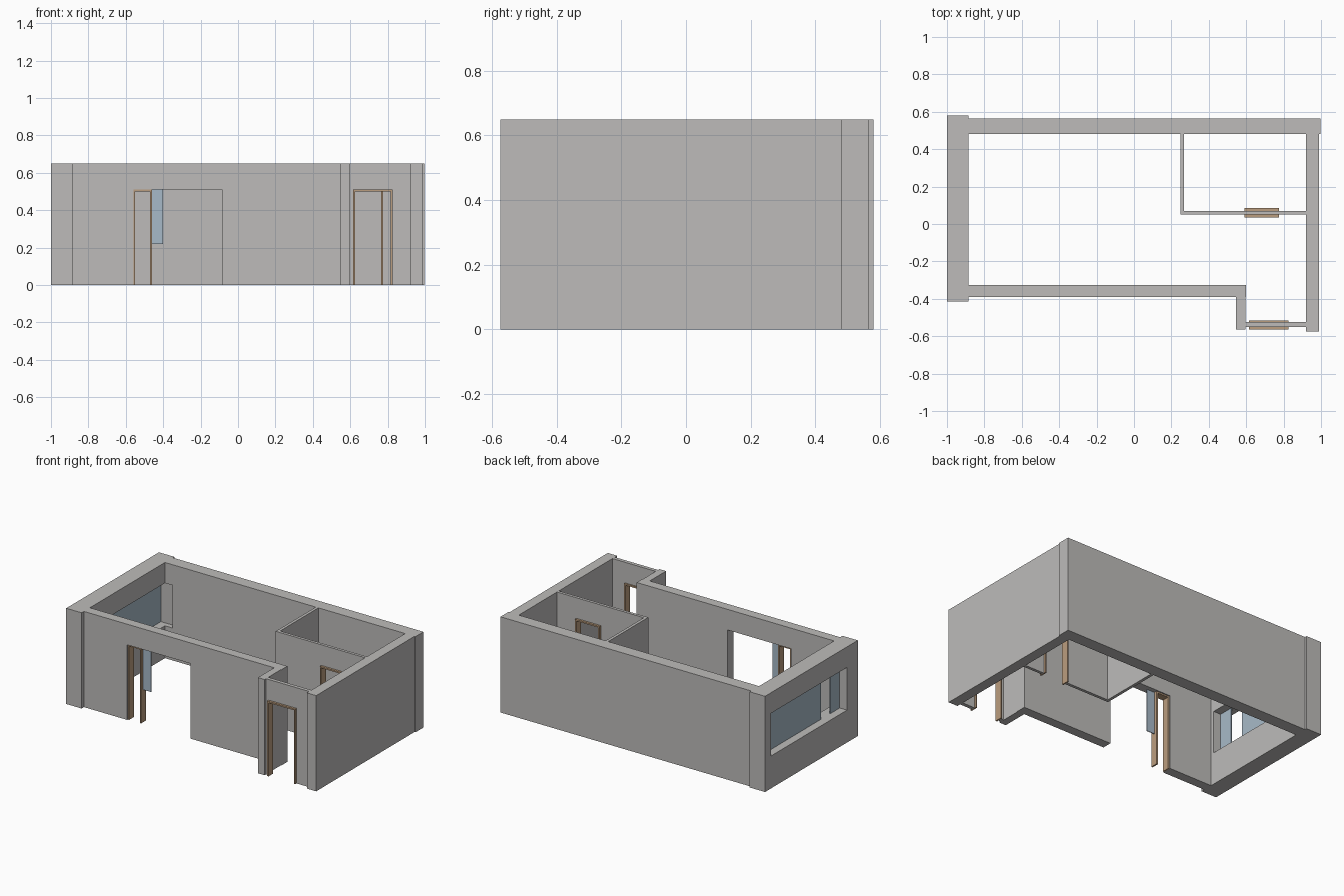
import bpy

H = 0.65          # wall height
HEAD = 0.51       # top of every opening
SILL = 0.22       # bottom of the glazing

if "Cube" in bpy.data.objects:
    bpy.data.objects.remove(bpy.data.objects["Cube"], do_unlink=True)


def material(name, rgb):
    m = bpy.data.materials.new(name)
    m.use_nodes = True
    m.diffuse_color = (*rgb, 1)
    m.node_tree.nodes["Principled BSDF"].inputs["Base Color"].default_value = (*rgb, 1)
    return m


PLASTER = material("warm grey plaster", (0.51, 0.50, 0.49))
WOOD = material("door frame wood", (0.50, 0.34, 0.21))
GLASS = material("pale blue glass", (0.39, 0.49, 0.58))


def box(name, xs, ys, zs, mat):
    """Axis-aligned box from its extents."""
    bpy.ops.mesh.primitive_cube_add(size=1)
    ob = bpy.context.object
    ob.name = name
    for v in ob.data.vertices:
        v.co = [r[0] if c < 0 else r[1] for c, r in zip(v.co, (xs, ys, zs))]
    ob.data.materials.append(mat)
    return ob


def wall(name, xs, ys):
    return box(name, xs, ys, (0, H), PLASTER)


def cut(walls, xs, ys, zs):
    """Cut one rectangular opening through the given walls."""
    cutter = box("opening_cutter", xs, ys, zs, PLASTER)
    cutter.hide_render = True
    for w in walls:
        mod = w.modifiers.new("opening", "BOOLEAN")
        mod.operation = "DIFFERENCE"
        mod.solver = "EXACT"
        mod.object = cutter
        bpy.context.view_layer.objects.active = w
        bpy.ops.object.modifier_apply(modifier=mod.name)
    bpy.data.objects.remove(cutter, do_unlink=True)


def door_frame(name, x0, x1, y, depth=0.05, t=0.01):
    """Two jambs and a head, centred on y."""
    ys = (y - depth / 2, y + depth / 2)
    box(name + "_right_jamb", (x0, x0 + t), ys, (0, HEAD), WOOD)
    box(name + "_left_jamb", (x1 - t, x1), ys, (0, HEAD), WOOD)
    box(name + "_head", (x0 + t, x1 - t), ys, (HEAD - t, HEAD), WOOD)


# Outer walls
window_wall = wall("window_wall", (-1, -0.885), (-0.415, 0.58))
back_wall = wall("back_wall", (-0.885, 0.998), (0.48, 0.565))
wall("side_wall", (0.92, 0.99), (-0.575, 0.48))
front_wall = wall("front_wall", (-0.885, 0.598), (-0.39, -0.325))
wall("entrance_return_wall", (0.545, 0.595), (-0.565, -0.39))
entrance_wall = wall("entrance_wall", (0.595, 0.92), (-0.55, -0.525))

# Inner room partitions
wall("room_side_partition", (0.248, 0.268), (0.05, 0.48))
room_wall = wall("room_front_partition", (0.268, 0.92), (0.05, 0.07))

# Openings; the window opening also notches the back wall
cut([window_wall, back_wall], (-1.05, -0.83), (-0.3, 0.515), (SILL, HEAD))
cut([front_wall], (-0.56, -0.085), (-0.5, -0.2), (-0.1, HEAD))
cut([entrance_wall], (0.615, 0.825), (-0.6, -0.5), (-0.1, HEAD))
cut([room_wall], (0.59, 0.775), (0, 0.1), (-0.1, HEAD))

# Door frames
door_frame("terrace_door", -0.56, -0.46, -0.358)
door_frame("entrance_door", 0.615, 0.825, -0.54)
door_frame("room_door", 0.59, 0.775, 0.06)

# Glazing panes
box("terrace_pane", (-0.46, -0.4), (-0.36, -0.355), (SILL, HEAD), GLASS)
box("large_window_pane", (-0.945, -0.94), (-0.1, 0.515), (SILL, HEAD), GLASS)
box("small_window_pane", (-0.945, -0.94), (-0.3, -0.2), (SILL, HEAD), GLASS)
